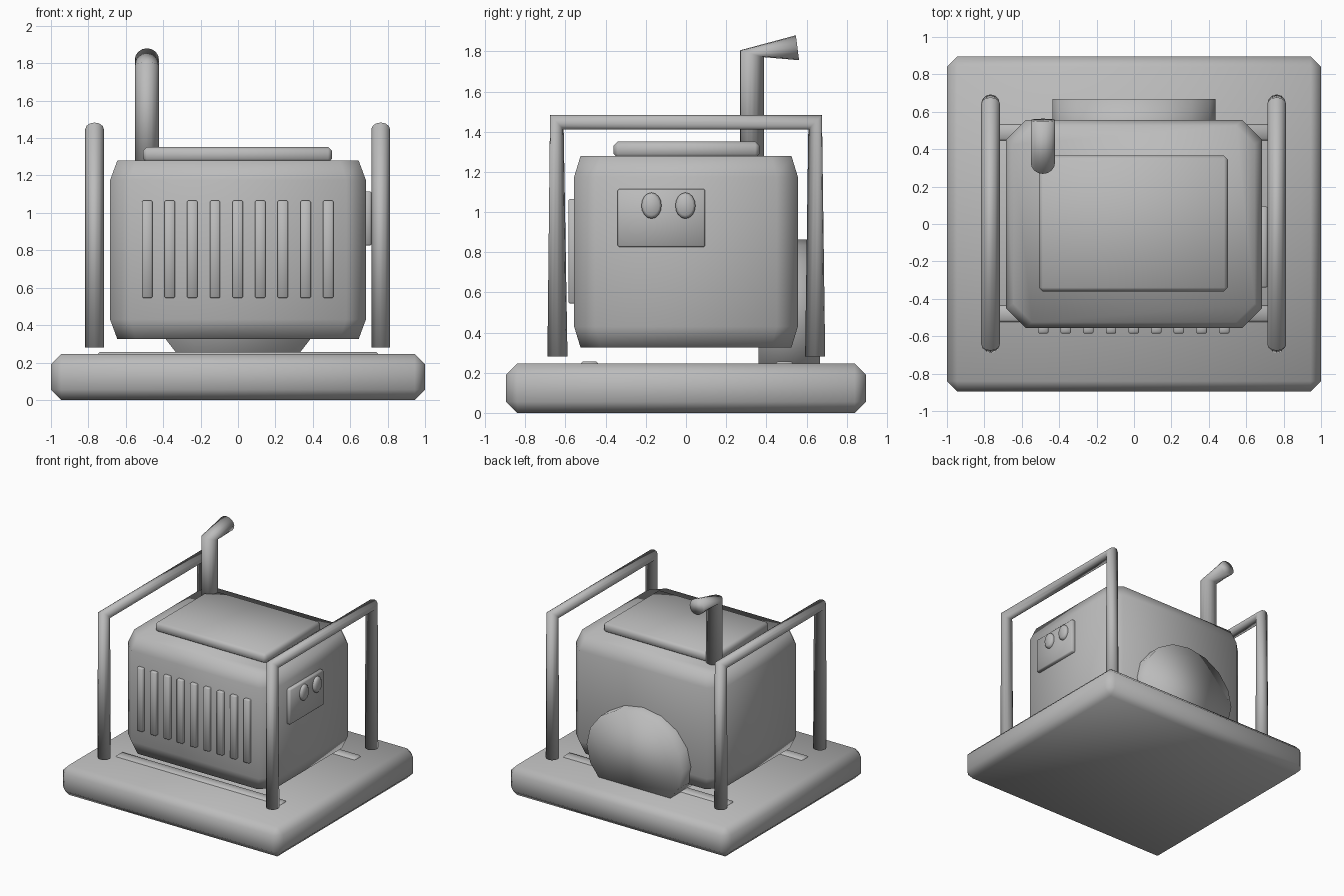
import bpy, bmesh, math

if "Cube" in bpy.data.objects:
    bpy.data.objects.remove(bpy.data.objects["Cube"])

grey = bpy.data.materials.new("plain grey")
grey.diffuse_color = (0.5, 0.5, 0.5, 1)
grey.use_nodes = True
grey.node_tree.nodes["Principled BSDF"].inputs["Base Color"].default_value = grey.diffuse_color


def finish(bm, name):
    bmesh.ops.recalc_face_normals(bm, faces=bm.faces)
    for f in bm.faces:
        f.smooth = True
    me = bpy.data.meshes.new(name)
    bm.to_mesh(me)
    bm.free()
    me.materials.append(grey)
    ob = bpy.data.objects.new(name, me)
    bpy.context.scene.collection.objects.link(ob)
    return ob


def box(name, lo, hi, bevel):
    bm = bmesh.new()
    bmesh.ops.create_cube(bm, size=1)
    for v in bm.verts:
        v.co = [(a + b) / 2 + c * (b - a) for a, b, c in zip(lo, hi, v.co)]
    bmesh.ops.bevel(bm, geom=bm.edges[:], offset=bevel, segments=1,
                    affect='EDGES', profile=0.5)
    return finish(bm, name)


def loft(name, rings):
    """Skin a list of equal-length point rings and cap both ends."""
    bm = bmesh.new()
    vs = [[bm.verts.new(p) for p in r] for r in rings]
    n = len(vs[0])
    for a, b in zip(vs, vs[1:]):
        for i in range(n):
            j = (i + 1) % n
            bm.faces.new((a[i], a[j], b[j], b[i]))
    bm.faces.new(vs[0])
    bm.faces.new(vs[-1])
    return finish(bm, name)


def tube_ring(x, rx, y, z, dy, dz, n=12):
    """Oval ring across x, with its second half-axis (dy, dz)."""
    out = []
    for i in range(n):
        a = 2 * math.pi * i / n
        c, s = math.cos(a), math.sin(a)
        out.append((x + rx * c, y + dy * s, z + dz * s))
    return out


def octagon(hx, hy, cut, z):
    pts = []
    for sx, sy, flip in ((1, 1, 0), (-1, 1, 1), (-1, -1, 0), (1, -1, 1)):
        pair = [(sx * hx, sy * (hy - cut), z), (sx * (hx - cut), sy * hy, z)]
        pts += pair[::-1] if flip else pair
    return pts


# base slab and mounting rails
box("base", (-1, -0.895, 0), (1, 0.895, 0.246), 0.055)
for side, y in (("front", -0.48), ("back", 0.49)):
    box(side + "_rail", (-0.75, y - 0.045, 0.19), (0.75, y + 0.045, 0.256), 0.012)

# engine housing with chamfered corners
loft("housing", [octagon(0.645, 0.525, 0.10, 0.325), octagon(0.684, 0.557, 0.105, 0.43),
                 octagon(0.684, 0.557, 0.105, 1.175), octagon(0.645, 0.525, 0.10, 1.28)])
box("lid", (-0.508, -0.36, 1.27), (0.502, 0.365, 1.352), 0.02)

# front louvres
for i in range(9):
    x = -0.486 + 0.121 * i
    box("louvre", (x - 0.028, -0.585, 0.545), (x + 0.028, -0.53, 1.065), 0.006)

# control panel with two domed knobs
box("control_panel", (0.66, -0.34, 0.825), (0.714, 0.095, 1.115), 0.008)
for y in (-0.172, -0.003):
    loft("knob", [[(x, y + 0.05 * s * math.cos(2 * math.pi * i / 16),
                    1.032 + 0.065 * s * math.sin(2 * math.pi * i / 16)) for i in range(16)]
                  for x, s in ((0.69, 1), (0.725, 1), (0.738, 0.75))])

# large drum on the back
loft("rear_drum", [[(0.435 * math.cos(2 * math.pi * i / 16), y,
                     0.488 + 0.375 * math.sin(2 * math.pi * i / 16)) for i in range(16)]
                   for y in (0.36, 0.668)])

# side frames with mitred corners
for side, x in (("left", -0.767), ("right", 0.763)):
    loft(side + "_frame", [tube_ring(x, 0.05, -0.64, 0.28, 0.05, 0),
                           tube_ring(x, 0.05, -0.643, 1.447, 0.034, -0.036),
                           tube_ring(x, 0.05, 0.643, 1.447, -0.034, -0.036),
                           tube_ring(x, 0.05, 0.643, 0.28, -0.05, 0)])

# bent exhaust pipe
loft("exhaust", [tube_ring(-0.487, 0.065, 0.328, 1.22, 0.06, 0, 16),
                 tube_ring(-0.487, 0.065, 0.328, 1.788, 0.06, -0.017, 16),
                 tube_ring(-0.487, 0.065, 0.555, 1.818, 0.008, -0.062, 16)])
